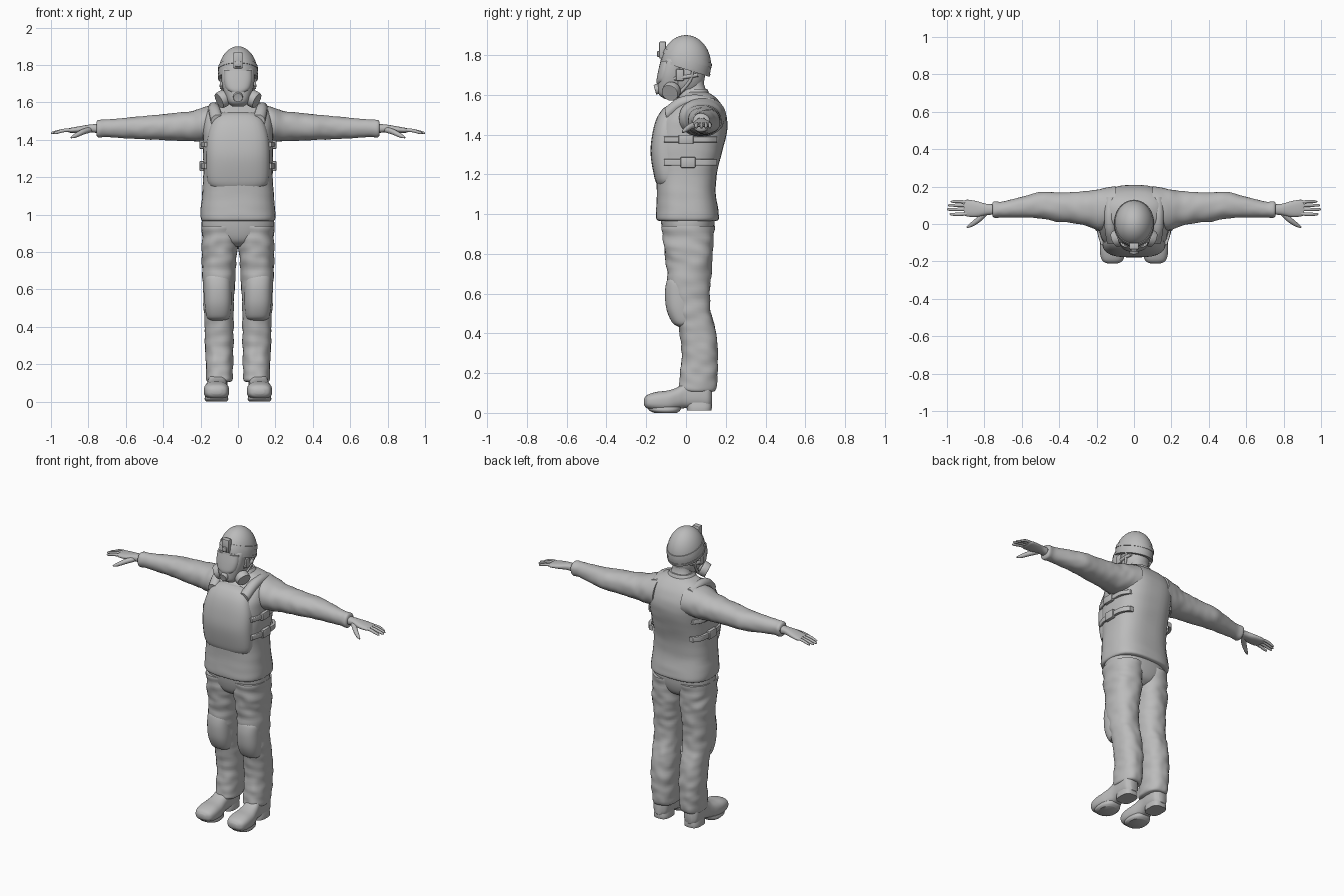
import bpy, bmesh, math
from mathutils import Vector, noise

if "Cube" in bpy.data.objects:
    bpy.data.objects.remove(bpy.data.objects["Cube"], do_unlink=True)

# One plain grey for everything
grey = bpy.data.materials.new("plain grey")
grey.use_nodes = True
COLOUR = (0.5, 0.5, 0.5, 1)
grey.diffuse_color = COLOUR
grey.node_tree.nodes["Principled BSDF"].inputs["Base Color"].default_value = COLOUR


def finish(name, bm, side=1):
    """Turn a bmesh into a named smooth object, mirrored in x when side is -1."""
    for v in bm.verts:
        v.co.x *= side
    bmesh.ops.recalc_face_normals(bm, faces=bm.faces)
    mesh = bpy.data.meshes.new(name)
    bm.to_mesh(mesh)
    bm.free()
    obj = bpy.data.objects.new(name, mesh)
    bpy.context.collection.objects.link(obj)
    mesh.materials.append(grey)
    bpy.ops.object.select_all(action='DESELECT')
    obj.select_set(True)
    bpy.context.view_layer.objects.active = obj
    bpy.ops.object.shade_smooth_by_angle(angle=math.radians(40))
    return obj


def spline(rows, steps):
    """Smooth Catmull-Rom interpolation through rows of equal length."""
    out = []
    for i in range(len(rows) - 1):
        p, a, b, q = (rows[max(i - 1, 0)], rows[i], rows[i + 1], rows[min(i + 2, len(rows) - 1)])
        for k in range(steps):
            t = k / steps
            out.append([(2 * B + (C - A) * t + (2 * A - 5 * B + 4 * C - D) * t * t
                         + (3 * B - A - 3 * C + D) * t ** 3) / 2
                        for A, B, C, D in zip(p, a, b, q)])
    return out + [list(rows[-1])]


def loft(name, axis, rings, power=2.4, side=1, crease=0, steps=5, n=36):
    """Skin superellipse sections; a ring is (position, low a, high a, low b, high b)."""
    bm = bmesh.new()
    loops = []
    for t, a0, a1, b0, b1 in spline(rings, steps):
        loop = []
        for k in range(n):
            ang = math.tau * k / n
            c, s = math.cos(ang), math.sin(ang)
            r = (abs(c) ** power + abs(s) ** power) ** (-1 / power)
            if crease:
                r *= 1 + crease * noise.noise((c * 1.5, s * 1.5 + t * 6, t * 22))
            a, b = (a0 + a1 + (a1 - a0) * c * r) / 2, (b0 + b1 + (b1 - b0) * s * r) / 2
            co = {'x': (t, a, b), 'y': (a, t, b), 'z': (a, b, t)}[axis]
            loop.append(bm.verts.new(co))
        loops.append(loop)
    for lo, hi in zip(loops, loops[1:]):
        for k in range(n):
            bm.faces.new((lo[k], lo[k - 1], hi[k - 1], hi[k]))
    bm.faces.new(loops[0])
    bm.faces.new(loops[-1])
    return finish(name, bm, side)


def tube(name, points, side=1, n=12):
    """Round tube through (x, y, z, radius) points with closed ends."""
    bm = bmesh.new()
    rows = spline(points, 4)
    axis = (Vector(rows[-1][:3]) - Vector(rows[0][:3])).normalized()
    u = axis.orthogonal().normalized()
    w = axis.cross(u)
    loops = [[bm.verts.new(Vector(r[:3]) + r[3] * (u * math.cos(math.tau * k / n) + w * math.sin(math.tau * k / n)))
              for k in range(n)] for r in rows]
    for lo, hi in zip(loops, loops[1:]):
        for k in range(n):
            bm.faces.new((lo[k], lo[k - 1], hi[k - 1], hi[k]))
    bm.faces.new(loops[0])
    bm.faces.new(loops[-1])
    return finish(name, bm, side)


def ellipsoid(name, centre, radii, cuts=()):
    """Ellipsoid trimmed by planes (point, normal); the normal side is kept."""
    bm = bmesh.new()
    bmesh.ops.create_uvsphere(bm, u_segments=40, v_segments=24, radius=1)
    for v in bm.verts:
        v.co = Vector(centre) + Vector(x * r for x, r in zip(v.co, radii))
    for point, normal in cuts:
        geom = bm.verts[:] + bm.edges[:] + bm.faces[:]
        cut = bmesh.ops.bisect_plane(bm, geom=geom, plane_co=point, plane_no=normal, clear_inner=True)
        rim = [e for e in cut["geom_cut"] if isinstance(e, bmesh.types.BMEdge)]
        bmesh.ops.edgeloop_fill(bm, edges=rim)
    return finish(name, bm)


def box(name, centre, size, side=1, bevel=0.006):
    bm = bmesh.new()
    bmesh.ops.create_cube(bm, size=1)
    for v in bm.verts:
        v.co = Vector(centre) + Vector(x * r for x, r in zip(v.co, size))
    bmesh.ops.bevel(bm, geom=bm.edges[:], offset=bevel, segments=2, affect='EDGES', profile=0.5)
    return finish(name, bm, side)


# Jacket body with hem
loft("jacket", 'z', [(.965, -.185, .185, -.135, .15), (.975, -.198, .198, -.15, .165),
                     (1.02, -.2, .2, -.15, .163), (1.1, -.192, .192, -.147, .15),
                     (1.2, -.186, .186, -.152, .155), (1.3, -.186, .186, -.165, .178),
                     (1.4, -.188, .188, -.158, .204), (1.47, -.188, .188, -.135, .208),
                     (1.54, -.178, .178, -.075, .185), (1.59, -.14, .14, -.02, .145),
                     (1.615, -.08, .08, -.005, .105)], power=2.8, crease=.012)
# Armour panel on the chest
loft("chest_panel", 'z', [(1.14, -.14, .14, -.14, 0), (1.18, -.165, .165, -.158, 0),
                          (1.3, -.17, .17, -.178, 0), (1.4, -.165, .165, -.17, 0),
                          (1.48, -.145, .145, -.148, 0), (1.53, -.115, .115, -.115, 0),
                          (1.55, -.07, .07, -.08, 0)], power=3)
loft("neck", 'z', [(1.55, -.075, .075, -.03, .12), (1.61, -.068, .068, -.02, .105),
                   (1.66, -.06, .06, -.03, .09), (1.74, -.06, .06, -.04, .09)])
loft("collar", 'z', [(1.58, -.1, .1, -.04, .125), (1.61, -.085, .085, -.028, .115),
                     (1.63, -.072, .072, -.02, .107)])
# Trouser seat
loft("trouser_seat", 'z', [(.83, -.05, .05, -.06, .08), (.86, -.13, .13, -.1, .12),
                           (.92, -.19, .19, -.12, .14), (1, -.19, .19, -.13, .145)])

# Helmet: dome, tilted rim and strap bands
tilt = Vector((0, .31, 1)).normalized()
centre, radii = (0, 0, 1.75), Vector((.106, .126, .15))
ellipsoid("helmet", centre, radii, [((0, 0, 1.728), tilt)])
for label, low, high, grow in (("rim", 1.727, 1.742, 1.025), ("strap", 1.775, 1.8, 1.03)):
    ellipsoid("helmet_" + label, centre, radii * grow,
              [((0, 0, low), tilt), ((0, 0, high), -tilt)])
box("helmet_mount", (0, -.118, 1.825), (.05, .035, .085))
box("mount_clip", (0, -.133, 1.805), (.034, .026, .03))

# Head and breathing mask
ellipsoid("head", (0, -.005, 1.7), (.085, .1, .115))
loft("mask", 'z', [(1.578, -.03, .03, -.105, -.05), (1.6, -.055, .055, -.135, -.02),
                   (1.64, -.072, .072, -.142, 0), (1.7, -.086, .086, -.138, 0),
                   (1.76, -.088, .088, -.122, 0), (1.79, -.08, .08, -.105, 0)])
loft("visor", 'z', [(1.655, -.045, .045, -.147, -.06), (1.675, -.066, .066, -.148, -.06),
                    (1.72, -.076, .076, -.14, -.06), (1.77, -.074, .074, -.128, -.06)], power=2.6)
tube("mask_valve", [(0, -.12, 1.635, .026), (0, -.153, 1.626, .025), (0, -.156, 1.625, .018)], n=24)

fingers = (("little", .12, .98, .0085), ("ring", .1, .995, .009),
           ("middle", .078, 1, .0095), ("index", .052, .985, .0095))
for side, tag in ((1, "left_"), (-1, "right_")):
    # Filter canister and head straps
    mid, aim = Vector((.085, -.075, 1.617)), Vector((.8, -.33, -.42)).normalized()
    tube(tag + "filter", [(*(mid + aim * d), r) for d, r in
                          ((-.05, .025), (-.024, .028), (-.02, .044), (.016, .044), (.02, .038))], side, n=28)
    tube(tag + "chin_strap", [(.09, .035, 1.73, .008), (.082, .02, 1.67, .008), (.06, -.04, 1.6, .008)], side)
    tube(tag + "mask_strap", [(.08, -.06, 1.68, .01), (.09, 0, 1.69, .01), (.075, .06, 1.7, .01)], side)
    box(tag + "strap_buckle", (.088, -.03, 1.7), (.018, .04, .06), side)
    # Shoulder strap of the vest
    tube(tag + "shoulder_strap", [(.11, -.1, 1.5, .035), (.125, -.03, 1.555, .032),
                                  (.13, .06, 1.572, .03), (.125, .15, 1.55, .03)], side)

    # Sleeve
    loft(tag + "sleeve", 'x', [(.1, .0, .2, 1.4, 1.585), (.17, -.035, .19, 1.39, 1.578),
                               (.24, -.015, .178, 1.392, 1.555), (.32, .005, .17, 1.395, 1.545),
                               (.42, .015, .17, 1.4, 1.535), (.5, .03, .17, 1.402, 1.527),
                               (.6, .035, .145, 1.408, 1.518), (.7, .035, .12, 1.415, 1.508),
                               (.745, .033, .12, 1.413, 1.507), (.757, .042, .112, 1.425, 1.497)],
         power=2.2, side=side, crease=.05)
    # Hand
    loft(tag + "palm", 'x', [(.74, .05, .105, 1.435, 1.485), (.79, .048, .108, 1.44, 1.482),
                             (.84, .038, .122, 1.438, 1.474), (.89, .04, .13, 1.437, 1.465),
                             (.91, .048, .124, 1.442, 1.46)], side=side, n=24)
    for label, y, tip, r in fingers:
        tube(tag + label + "_finger", [(.88, .085 + (y - .085) * .85, 1.453, r), (.93, y, 1.45, r),
                                       (tip - .012, y, 1.438, r * .8), (tip, y, 1.435, r * .3)], side)
    tube(tag + "thumb", [(.79, .065, 1.455, .016), (.83, .025, 1.442, .015),
                         (.87, -.005, 1.422, .011), (.893, -.018, 1.412, .004)], side)

    # Side straps with buckles
    for label, z, h, mid_y in (("upper", 1.375, .014, .0), ("lower", 1.26, .016, .01)):
        loft(tag + label + "_strap", 'y', [(-.11, .15, .178, z - h, z + h), (-.05, .175, .195, z - h, z + h),
                                           (.04, .18, .2, z - h, z + h), (.11, .17, .192, z - h, z + h),
                                           (.155, .13, .16, z - h, z + h)], power=6, side=side)
        box(tag + label + "_buckle", (.194, mid_y, z), (.024, .075, h * 3.4), side)

    # Trouser leg
    loft(tag + "trouser_leg", 'z', [(.105, .045, .155, -.01, .13), (.12, .03, .168, -.036, .152),
                                    (.2, .026, .172, -.03, .158), (.3, .025, .175, -.022, .16),
                                    (.42, .025, .18, -.035, .148), (.52, .023, .182, -.06, .122),
                                    (.64, .018, .188, -.09, .122), (.75, .008, .192, -.1, .132),
                                    (.84, -.002, .195, -.112, .137), (.94, -.02, .195, -.12, .142)],
         power=2.4, side=side, crease=.075, steps=8)
    # Knee pad
    loft(tag + "knee_pad", 'z', [(.435, .06, .15, -.04, .03), (.455, .042, .168, -.07, .05),
                                 (.52, .034, .178, -.098, .05), (.6, .034, .18, -.106, .05),
                                 (.66, .04, .178, -.098, .04), (.685, .06, .16, -.085, .03)], side=side)
    # Boot and heel
    loft(tag + "boot", 'y', [(-.212, .09, .14, .04, .07), (-.195, .06, .17, .022, .09),
                             (-.15, .048, .182, .01, .105), (-.09, .05, .18, .006, .113),
                             (-.04, .058, .168, .018, .13), (.0, .06, .16, .024, .16),
                             (.06, .056, .162, .022, .17), (.11, .062, .158, .022, .16),
                             (.132, .085, .135, .04, .13)], power=2.6, side=side)
    loft(tag + "heel", 'z', [(.012, .06, .16, .005, .128), (.03, .06, .16, .003, .13),
                             (.06, .065, .155, .0, .128)], power=3, side=side)
    loft(tag + "sole", 'z', [(0, .062, .168, -.16, -.045), (.012, .052, .178, -.185, -.03),
                             (.03, .055, .175, -.195, -.02)], power=2.4, side=side)
